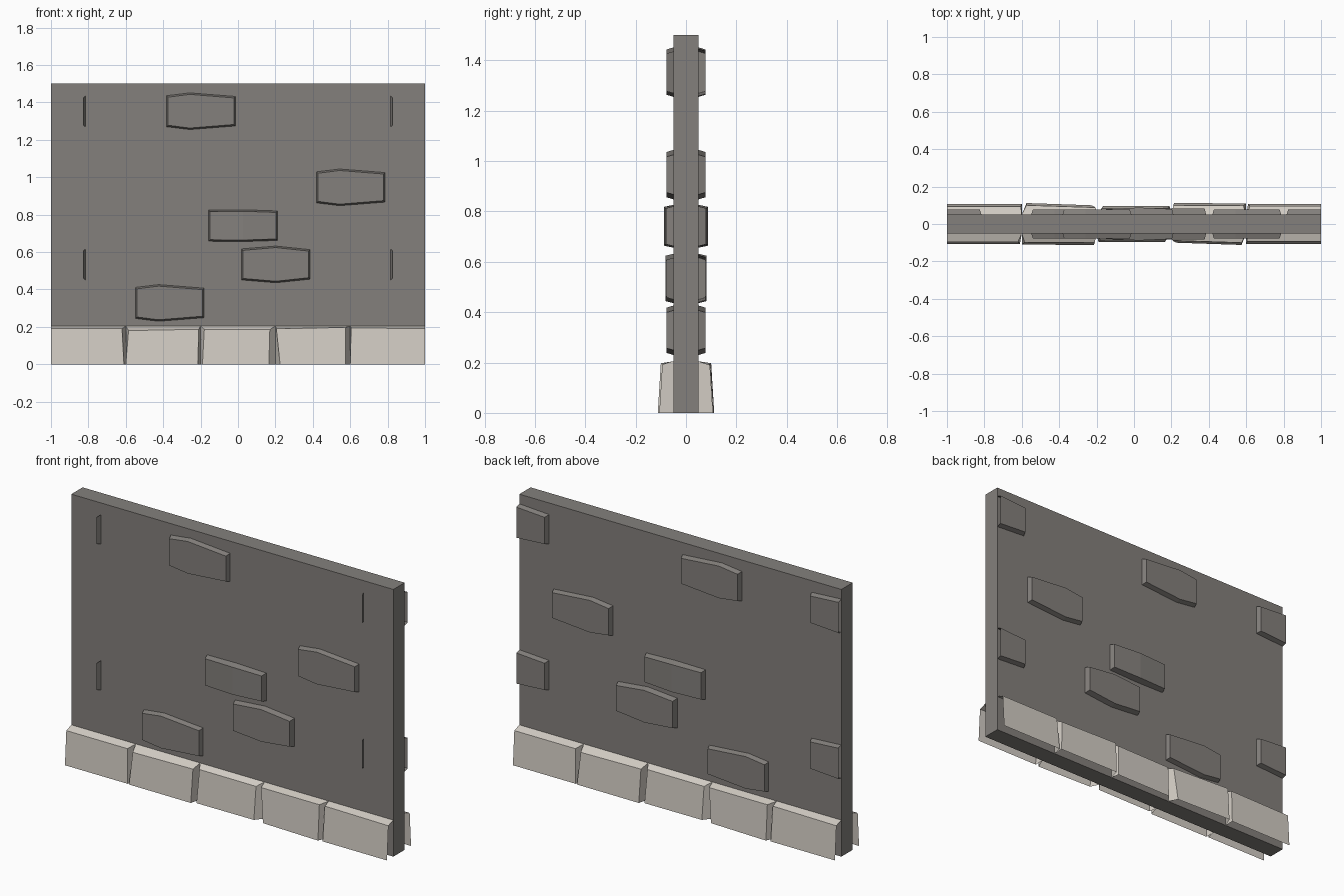
import bpy

if "Cube" in bpy.data.objects:
    bpy.data.objects.remove(bpy.data.objects["Cube"])


def material(name, col):
    m = bpy.data.materials.new(name)
    m.diffuse_color = (*col, 1)
    m.use_nodes = True
    m.node_tree.nodes["Principled BSDF"].inputs["Base Color"].default_value = m.diffuse_color
    return m


DARK = material("dark_plaster", (0.23, 0.216, 0.202))
LIGHT = material("pale_stone", (0.65, 0.61, 0.555))


def make(name, verts, faces, mat, side=-1, spin=False):
    # Shapes are described with y as the distance outwards from the wall's middle;
    # side=-1 puts them on the front, side=1 mirrors (or spins) them to the back
    sx = -1 if side == 1 and spin else 1
    verts = [(x * sx, y * side, z) for x, y, z in verts]
    if side == 1 and not spin:
        faces = [f[::-1] for f in faces]
    me = bpy.data.meshes.new(name)
    me.from_pydata(verts, [], faces)
    me.materials.append(mat)
    ob = bpy.data.objects.new(name, me)
    bpy.context.collection.objects.link(ob)
    return ob


# Wall slab
bpy.ops.mesh.primitive_cube_add(size=1, location=(0, 0, 0.75))
wall = bpy.context.object
wall.name = "wall_slab"
wall.scale = (2, 0.1, 1.5)
bpy.ops.object.transform_apply(location=False, rotation=False, scale=True)
wall.data.materials.append(DARK)


def frustum(name, inner, outer, mat, side, spin=False, skip=(), caps=None):
    # Open-backed raised block: outer face plus a skirt back to the wall
    n = len(inner)
    faces = list(caps or [tuple(range(n, 2 * n))])
    faces += [(i, (i + 1) % n, n + (i + 1) % n, n + i)
              for i in range(n) if i not in skip]
    return make(name, inner + outer, faces, mat, side, spin)


def brick(name, cx, cz, side, hip=-0.06, rise=0.015, d=0.077, ridge=0.077):
    # Six-cornered brick with a slight kink in its long edges
    def ring(w, h, y0, y1):
        return [(cx - w, y0, cz - h), (cx + hip, y1, cz - h - rise),
                (cx + w, y0, cz - h + 0.004), (cx + w, y0, cz + h - 0.004),
                (cx + hip, y1, cz + h + rise), (cx - w, y0, cz + h)]
    # A ridged brick has its face split down the kink
    caps = [(6, 7, 10, 11), (7, 8, 9, 10)] if ridge != d else None
    frustum(name, ring(0.184, 0.083, 0.05, 0.05),
            ring(0.176, 0.075, d, ridge), DARK, side, caps=caps)


# Bricks, same layout on both sides
for side, tag in ((-1, "front"), (1, "back")):
    brick("brick_top_" + tag, -0.198, 1.353, side)
    brick("brick_right_" + tag, 0.603, 0.946, side)
    brick("brick_middle_" + tag, 0.027, 0.741, side, hip=0.0, rise=0.002,
          d=0.08, ridge=0.088)
    brick("brick_centre_" + tag, 0.202, 0.534, side, hip=0.0, d=0.082, ridge=0.082)
    brick("brick_low_" + tag, -0.365, 0.328, side)

# Half bricks at the ends of the back; only their end slivers exist in front
for cz in (1.352, 0.533):
    for s, tag in ((-1, "left"), (1, "right")):
        inner = [(s * 0.815, 0.05, cz - 0.083), (s, 0.05, cz - 0.094),
                 (s, 0.05, cz + 0.094), (s * 0.815, 0.05, cz + 0.083)]
        outer = [(s * 0.825, 0.077, cz - 0.075), (s, 0.077, cz - 0.086),
                 (s, 0.077, cz + 0.086), (s * 0.825, 0.077, cz + 0.075)]
        sliver = [inner[3], inner[0], outer[0], outer[3]]
        if s < 0:
            # Keep the same winding on the mirrored end
            inner = [inner[i] for i in (1, 0, 3, 2)]
            outer = [outer[i] for i in (1, 0, 3, 2)]
            sliver = sliver[::-1]
        frustum("half_brick_" + tag, inner, outer, DARK, 1,
                skip=(3,) if s < 0 else (1,))
        make("half_brick_sliver_" + tag, sliver, [(0, 1, 2, 3)], DARK)

# Footing stones: top left/right x, bottom left/right x, depth left/right, top z
stones = [(-1, -0.62, -1, -0.61, 0.095, 0.095, 0.19, 0.19),
          (-0.585, -0.21, -0.60, -0.215, 0.098, 0.1, 0.18, 0.187),
          (-0.18, 0.17, -0.19, 0.165, 0.085, 0.083, 0.187, 0.185),
          (0.205, 0.575, 0.225, 0.575, 0.088, 0.1, 0.19, 0.197),
          (0.605, 1, 0.6, 1, 0.094, 0.094, 0.195, 0.19)]
for side, tag in ((-1, "front"), (1, "back")):
    for i, (a, b, c, d, yl, yr, zl, zr) in enumerate(stones):
        x0, x1 = -1 + 0.4 * i, -0.6 + 0.4 * i
        inner = [(x0, 0.05, 0), (x1, 0.05, 0), (x1, 0.05, 0.205), (x0, 0.05, 0.205)]
        outer = [(c, yl + 0.012, 0), (d, yr + 0.012, 0), (b, yr, zr), (a, yl, zl)]
        skip = [0] + ([3] if i == 0 else []) + ([1] if i == 4 else [])
        frustum(f"footing_stone_{tag}_{i + 1}", inner, outer, LIGHT, side,
                spin=True, skip=skip)
